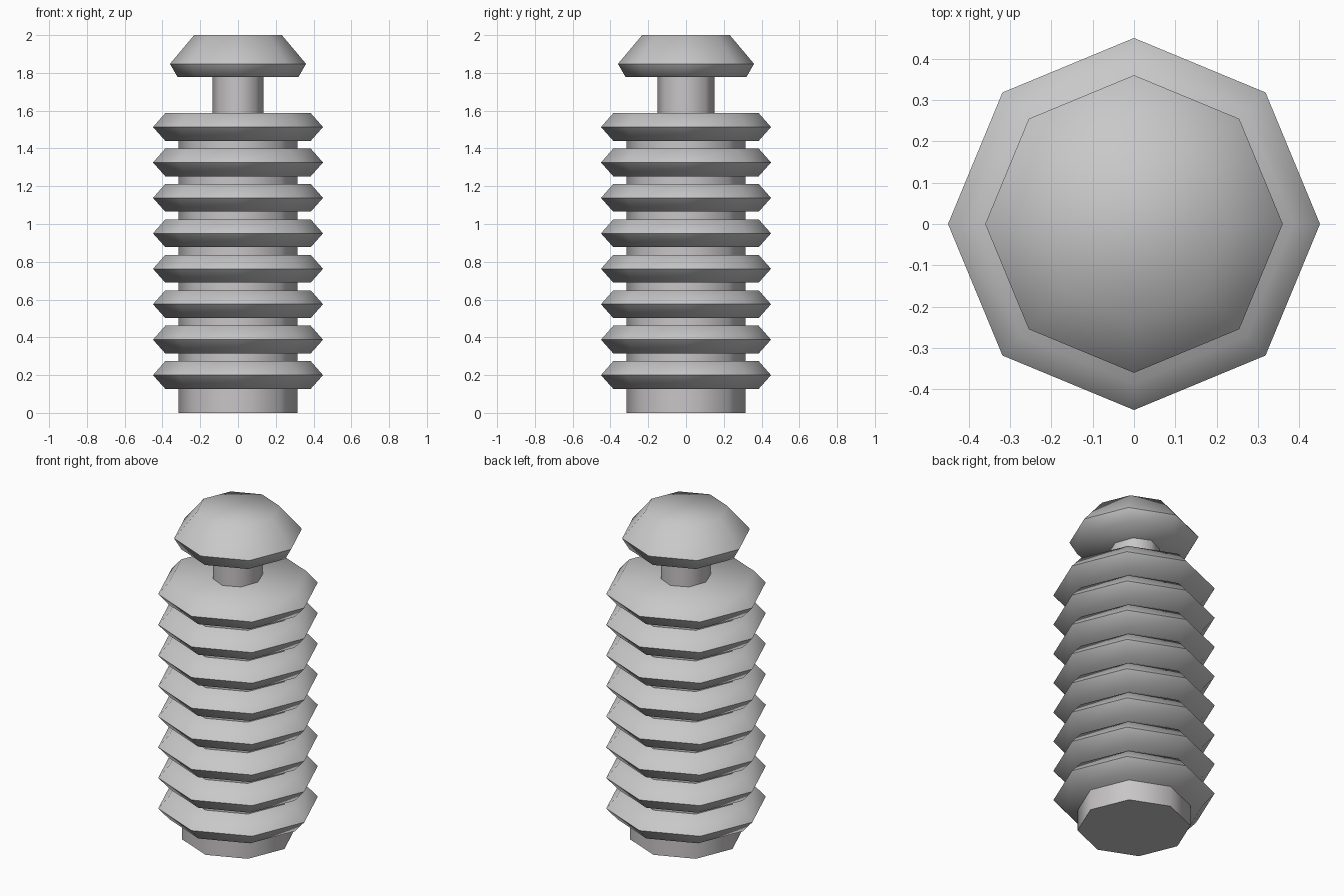
import bpy
import math

cube = bpy.data.objects.get("Cube")
if cube:
    bpy.data.objects.remove(cube, do_unlink=True)


def material(name, colour):
    mat = bpy.data.materials.new(name)
    mat.use_nodes = True
    mat.diffuse_color = (*colour, 1)
    mat.node_tree.nodes["Principled BSDF"].inputs["Base Color"].default_value = (*colour, 1)
    return mat


def lathe(name, profile, mat, squash=1.0, sides=8):
    """Closed solid of revolution from (radius, height) points, bottom to top."""
    verts, faces = [], []
    for radius, z in profile:
        for i in range(sides):
            a = math.tau * i / sides
            verts.append((radius * math.cos(a) * squash, radius * math.sin(a), z))
    for level in range(len(profile) - 1):
        low, high = level * sides, (level + 1) * sides
        for i in range(sides):
            j = (i + 1) % sides
            faces.append((low + i, low + j, high + j, high + i))
    faces.append(tuple(reversed(range(sides))))
    faces.append(tuple(range(len(verts) - sides, len(verts))))
    mesh = bpy.data.meshes.new(name)
    mesh.from_pydata(verts, [], faces)
    mesh.materials.append(mat)
    obj = bpy.data.objects.new(name, mesh)
    bpy.context.collection.objects.link(obj)
    bpy.ops.object.select_all(action='DESELECT')
    obj.select_set(True)
    bpy.context.view_layer.objects.active = obj
    bpy.ops.object.shade_smooth_by_angle(angle=math.radians(64))
    return obj


grey = material("light grey", (0.58, 0.58, 0.58))
core_grey = material("warm grey", (0.58, 0.56, 0.57))

# Central post and narrow neck
lathe("core", [(0.315, 0), (0.315, 1.5)], core_grey)
lathe("neck", [(0.15, 1.5), (0.15, 1.82)], core_grey, squash=0.9)

# Stack of bevelled insulator discs
for n in range(8):
    z = 0.2 + n * 0.1876
    lathe(f"disc_{n + 1}", [(0.385, z - 0.073), (0.45, z), (0.385, z + 0.074)], grey)

# Domed cap
lathe("cap", [(0.32, 1.778), (0.36, 1.848), (0.232, 2.0)], grey)
